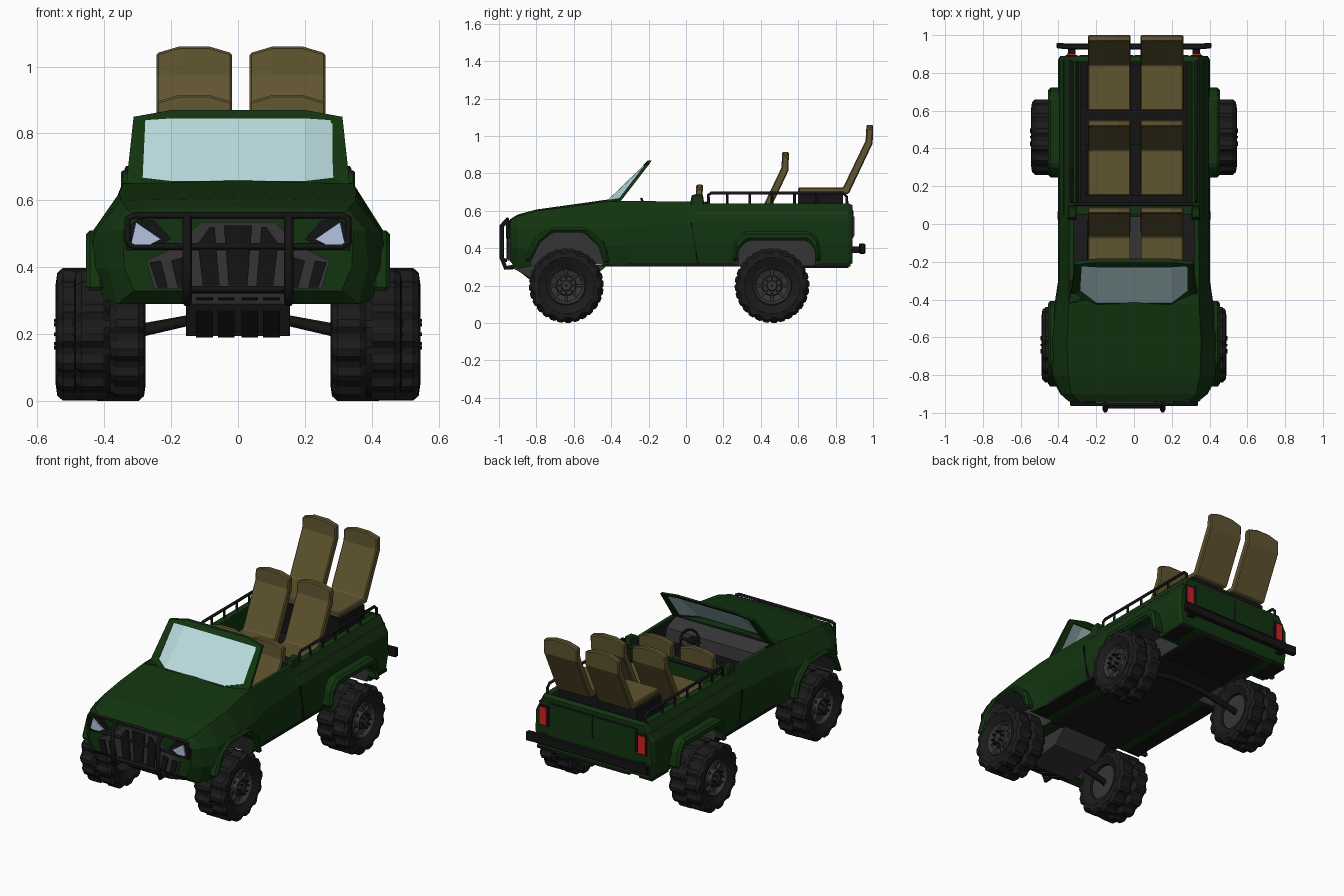
import bpy, bmesh
from math import sin, cos, pi
from mathutils import Vector

if "Cube" in bpy.data.objects:
    bpy.data.objects.remove(bpy.data.objects["Cube"])

def mat(name, r, g, b):
    m = bpy.data.materials.new(name)
    m.diffuse_color = (r, g, b, 1)
    m.use_nodes = True
    m.node_tree.nodes["Principled BSDF"].inputs["Base Color"].default_value = m.diffuse_color
    return m

GREEN = mat("green paint", .006, .034, .005)
BLACK = mat("black plastic", .007, .007, .007)
DARK = mat("dark grey", .011, .011, .011)
GREY = mat("grey trim", .036, .036, .036)
TAN = mat("tan leather", .118, .09, .03)
GLASS = mat("glass", .48, .70, .72)
LAMP = mat("lamp", .45, .55, .75)
RED = mat("red lamp", .65, .015, .015)

def loft(name, rings, m, closed=False, bevel=0):
    """Skin a list of point rings; cap the ends, or close the loop."""
    bm = bmesh.new()
    vs = [[bm.verts.new(p) for p in r] for r in rings]
    n = len(vs[0])
    for a, b in zip(vs, vs[1:] + (vs[:1] if closed else [])):
        for i in range(n):
            bm.faces.new((a[i], a[(i + 1) % n], b[(i + 1) % n], b[i]))
    if not closed:
        bm.faces.new(vs[0])
        bm.faces.new(vs[-1])
    bmesh.ops.recalc_face_normals(bm, faces=bm.faces)
    me = bpy.data.meshes.new(name)
    bm.to_mesh(me)
    bm.free()
    ob = bpy.data.objects.new(name, me)
    bpy.context.collection.objects.link(ob)
    me.materials.append(m)
    if bevel:
        mod = ob.modifiers.new("bevel", 'BEVEL')
        mod.width, mod.segments = bevel, 1
    return ob

def side(name, yz, x0, x1, m, bevel=0):      # side profile extruded across x
    return loft(name, [[(x, y, z) for y, z in yz] for x in (x0, x1)], m, bevel=bevel)

def front(name, xz, y0, y1, m):              # front profile extruded along y
    return loft(name, [[(x, y, z) for x, z in xz] for y in (y0, y1)], m)

def box(name, x0, x1, y0, y1, z0, z1, m, bevel=0):
    return side(name, [(y0, z0), (y1, z0), (y1, z1), (y0, z1)], x0, x1, m, bevel)

def tube(name, pts, r, m):
    cu = bpy.data.curves.new(name, 'CURVE')
    cu.dimensions, cu.bevel_depth, cu.bevel_resolution, cu.use_fill_caps = '3D', r, 1, True
    sp = cu.splines.new('POLY')
    sp.points.add(len(pts) - 1)
    for p, c in zip(sp.points, pts):
        p.co = (*c, 1)
    ob = bpy.data.objects.new(name, cu)
    bpy.context.collection.objects.link(ob)
    cu.materials.append(m)
    bpy.ops.object.select_all(action='DESELECT')
    bpy.context.view_layer.objects.active = ob
    ob.select_set(True)
    bpy.ops.object.convert(target='MESH')
    return ob

# Body shell: lofted cross-sections (y, bottom, middle, shoulder, top edge, top centre)
def section(y, b, mid, s, t, zc):
    half = [b, mid, s, t]
    return [(x, y, z) for x, z in half] + [(0, y, zc)] + [(-x, y, z) for x, z in half[::-1]]
rear = [(.385, .31), (.402, .42), (.395, .54), (.345, .64), .64]
body = loft("body", [
    section(-.94, (.31, .33), (.34, .40), (.345, .51), (.29, .55), .555),
    section(-.90, (.36, .29), (.39, .40), (.38, .51), (.33, .572), .58),
    section(-.80, (.42, .31), (.445, .39), (.43, .50), (.35, .60), .607),
    section(-.62, (.43, .32), (.455, .41), (.44, .50), (.355, .622), .632),
    section(-.42, (.40, .31), (.42, .41), (.41, .50), (.345, .65), .66),
    section(-.30, (.385, .31), (.402, .42), (.397, .52), (.345, .652), .652),
    section(.02, (.385, .31), (.402, .42), (.395, .53), (.342, .65), .65),
    section(.05, *rear), section(.87, *rear),
    section(.89, (.375, .32), (.39, .42), (.385, .54), (.335, .63), .63)], GREEN)

# Hollow out cabin, bed and wheel arches
arch_f = [(-.83, .2), (-.83, .33), (-.78, .43), (-.71, .485), (-.55, .485), (-.47, .41), (-.44, .32), (-.44, .2)]
arch_r = [(.28, .2), (.28, .39), (.33, .44), (.65, .44), (.69, .39), (.69, .2)]
cutters = [
    loft("cabin_cut", [[(-.32, -.36, z), (.32, -.36, z), (.32, .05, z), (-.32, .05, z)] for z in (.36, .9)], DARK),
    loft("bed_cut", [[(-w, .10, z), (w, .10, z), (w, .86, z), (-w, .86, z)] for w, z in ((.29, .5), (.34, .9))], GREEN)]
for s in (1, -1):
    cutters += [side("arch_cut", a, s * .24, s * .6, GREY) for a in (arch_f, arch_r)]
for c in cutters:
    mod = body.modifiers.new("cut", 'BOOLEAN')
    mod.object, mod.solver, mod.material_mode = c, 'EXACT', 'TRANSFER'
    bpy.context.view_layer.objects.active = body
    bpy.ops.object.modifier_apply(modifier=mod.name)
    bpy.data.objects.remove(c)

# Fender flares, sills and side trim
out_f = [(-.865, .33), (-.81, .46), (-.725, .51), (-.53, .51), (-.435, .43), (-.405, .32)]
out_r = [(.245, .33), (.26, .44), (.31, .49), (.67, .49), (.71, .44), (.725, .33)]
for s in (1, -1):
    side("front_flare", out_f + arch_f[1:-1][::-1], s * .40, s * .455, GREEN, .012)
    side("rear_flare", out_r + [(.69, .33), (.69, .39), (.65, .44), (.33, .44), (.28, .39), (.28, .33)], s * .37, s * .455, GREEN, .014)
    box("sill", s * .3, s * .388, -.42, .26, .303, .32, BLACK)
    box("rear_sill", s * .3, s * .388, .72, .88, .303, .32, BLACK)
    box("side_trim", s * .35, s * .374, .05, .88, .584, .592, GREY)
    side("door_seam", [(.024, .54), (.03, .54), (.066, .32), (.06, .32)], s * .37, s * .404, BLACK)
    side("pillar_stub", [(.02, .62), (.10, .62), (.09, .69), (.03, .685)], s * .305, s * .35, GREEN, .006)

# Underside
box("underbody", -.235, .235, -.45, .88, .302, .32, DARK)
box("rear_underbody", -.2, .2, .55, .87, .295, .304, BLACK)
side("skid_plate", [(-.93, .32), (-.92, .29), (-.83, .24), (-.74, .195), (-.52, .22), (-.42, .31)], -.155, .155, GREY)
for x in (-.1, -.035, .035, .1):
    side("skid_rib", [(-.935, .31), (-.84, .235), (-.74, .19), (-.74, .21), (-.9, .31)], x - .025, x + .025, DARK)

# Cabin interior
side("dashboard", [(-.37, .45), (-.30, .47), (-.26, .54), (-.27, .61), (-.37, .65)], -.325, .325, GREY)
box("console", -.025, .04, -.30, .04, .36, .46, GREY)
bpy.ops.mesh.primitive_torus_add(major_radius=.062, minor_radius=.008, major_segments=12, minor_segments=6,
                                 location=(.125, -.215, .605), rotation=(-1.2, 0, 0))
wheel = bpy.context.object
wheel.name = "steering_wheel"
wheel.data.materials.append(BLACK)
tube("steering_column", [(.125, -.30, .575), (.125, -.213, .605)], .022, DARK)
tube("steering_spoke", [(.065, -.215, .605), (.185, -.215, .605)], .008, BLACK)

# Seats on stepped platforms
box("bed_floor", -.285, .285, .105, .855, .495, .51, BLACK)
box("middle_platform", -.255, .265, .15, .42, .50, .55, BLACK)
box("rear_platform", -.255, .265, .6, .84, .50, .69, BLACK)
box("seat_base", -.25, .26, -.29, .02, .355, .38, BLACK)
tube("cross_bar", [(-.32, .105, .64), (.32, .105, .64)], .01, BLACK)
profile = [(0, -.03), (0, 0), (.24, 0), (.36, .25), (.365, .315), (.40, .315), (.398, .235), (.27, -.035)]
for y0, z0 in ((-.31, .405), (.15, .58), (.60, .725)):
    for xc in (-.131, .148):
        rings = []
        for dx, up in ((-.113, 0), (-.045, .02), (.045, .02), (.113, 0)):
            rings.append([(xc + dx, y0 + y, z0 + z + (up if z > .3 else 0)) for y, z in profile])
        loft("seat", rings, TAN, bevel=.006)

# Windscreen frame and glass
def screen(x, z, off=0):
    y = -.37 + (z - .65) * .77 if abs(x) > .25 else -.43 + (z - .65) * 1.03
    return (x, y + off, z)
def outline(half):
    return half + [(-x, z) for x, z in half[::-1]]
outer = outline([(.2, .64), (.335, .64), (.312, .85), (.2, .87)])
inner = outline([(.2, .658), (.285, .668), (.277, .84), (.2, .845)])
loft("windscreen_frame", [[screen(x, z, o) for x, z in r] for r, o in ((outer, 0), (inner, 0), (inner, .02), (outer, .02))], GREEN, closed=True)
loft("windscreen_glass", [[screen(x, a, .004), screen(x, b, .004), screen(x, b, .012), screen(x, a, .012)]
     for x, a, b in ((-.288, .665, .842), (-.2, .655, .847), (.2, .655, .847), (.288, .665, .842))], GLASS)

# Grille, headlamps and bull bar
front("grille_panel", outline([(.25, .335), (.275, .42), (.19, .46), (.11, .535)]), -.952, -.93, GREY)
front("grille_slat", [(-.028, .345), (.028, .345), (.042, .525), (-.042, .525)], -.96, -.94, BLACK)
for s in (1, -1):
    for pts in ([(.055, .345), (.105, .345), (.12, .47), (.085, .52), (.07, .52)],
                [(.15, .34), (.18, .34), (.20, .42), (.165, .43)],
                [(.21, .34), (.24, .34), (.265, .415), (.23, .42)]):
        front("grille_slat", [(s * x, z) for x, z in pts], -.96, -.94, BLACK)
    front("lamp_surround", [(s * x, z) for x, z in ((.2, .485), (.25, .455), (.335, .45), (.34, .51), (.30, .545), (.25, .54))], -.955, -.92, BLACK)
    front("headlamp", [(s * x, z) for x, z in ((.23, .484), (.27, .464), (.322, .46), (.305, .535))], -.962, -.93, LAMP)
    tube("bar_upright", [(s * .152, -.92, .30), (s * .152, -.965, .295), (s * .152, -.985, .35), (s * .152, -.985, .52), (s * .152, -.95, .555)], .014, BLACK)
hoop = [(-.33, .475), (-.33, .545), (-.31, .555), (.31, .555), (.33, .545), (.33, .475), (.31, .462), (-.31, .462), (-.33, .475)]
tube("bar_hoop", [(x, -.955, z) for x, z in hoop], .010, BLACK)
tube("bar_lower", [(-.152, -.965, .335), (.152, -.965, .335)], .011, BLACK)

# Bed rails, tail lamps, tailgate and rear bumper
for s in (1, -1):
    tube("bed_rail", [(s * .33, y, z) for y, z in ((.12, .62), (.12, .685), (.135, .695), (.84, .695), (.86, .675), (.86, .62))], .009, BLACK)
    for y in (.22, .34, .46, .58, .70):
        tube("rail_post", [(s * .332, y, .63), (s * .33, y, .695)], .007, BLACK)
    box("tail_lamp_frame", s * .30, s * .362, .87, .896, .455, .58, BLACK)
    box("tail_lamp", s * .31, s * .354, .87, .902, .465, .57, RED)
    box("bumper_mount", s * .31, s * .35, .86, .94, .375, .41, BLACK)
    front("tailgate_panel", [(s * x, z) for x, z in ((.006, .47), (.285, .47), (.285, .6), (.006, .6))], .88, .896, GREEN)
front("tailgate_seam", [(-.295, .463), (.295, .463), (.295, .607), (-.295, .607)], .88, .892, DARK)
loft("rear_bumper", [[(x, y, .37), (x, y + .03, .37), (x, y + .03, .425), (x, y, .425)]
     for x, y in ((-.41, .93), (-.35, .925), (.35, .925), (.41, .93))], BLACK, bevel=.005)

# Wheels: turned tyre with staggered lugs, dished hub, spokes and nuts
N = 56
tyre = [(-.085, .105), (-.107, .15), (-.102, .178), (-.085, .193), (-.018, .193), (0, .178),
        (.018, .193), (.085, .193), (.102, .178), (.107, .15), (.085, .105), (.05, .10), (-.05, .10)]
def turn(name, prof, n, c, s, m, lug=0):
    rings = []
    for i in range(n):
        a, ring = 2 * pi * i / n, []
        for t, r in prof:
            if r > .17:
                r += lug * (1 if (i // 2 + (t > 0)) % 2 else -1)
            ring.append((c[0] + s * t, c[1] + r * cos(a), c[2] + r * sin(a)))
        rings.append(ring)
    return loft(name, rings, m, closed=True)
for s in (1, -1):
    for x, y in ((.383, -.64), (.438, .46)):
        c = (s * x, y, .2)
        turn("tyre", tyre, N, c, s, DARK, .007)
        turn("hub", [(-.07, .02), (-.07, .11), (.08, .11), (.092, .1), (.07, .085), (.06, .055), (.09, .05), (.09, .03), (.10, .025), (.10, .004)], 20, c, s, GREY)
        for k in range(8):
            a = k * pi / 4
            d = Vector((0, cos(a), sin(a)))
            v = Vector(c) + Vector((s * .07, 0, 0))
            tube("hub_spoke", [v + d * .05, v + d * .095], .008, GREY)
            tube("hub_nut", [v + d * .04, v + d * .04 + Vector((s * .042, 0, 0))], .006, BLACK)
        tube("axle", [(0, y, .25), (s * .13, y, .245), (s * (x - .06), y, .2)], .018, BLACK)
